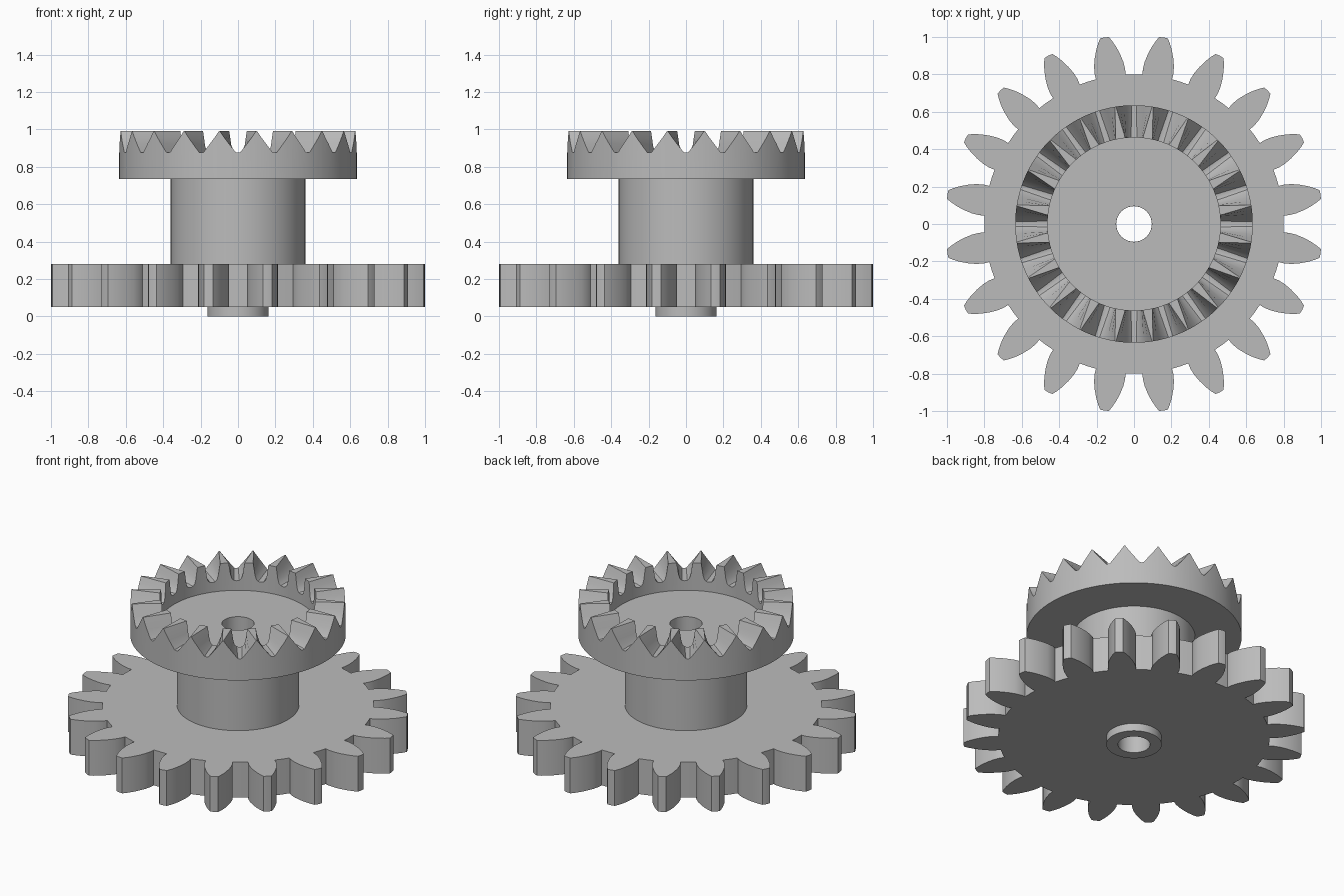
import bpy
import bmesh
from math import sin, cos, pi, radians

cube = bpy.data.objects.get("Cube")
if cube:
    bpy.data.objects.remove(cube, do_unlink=True)

TEETH = 20
PITCH = 2 * pi / TEETH
BORE = 0.095

steel = bpy.data.materials.new("plain grey")
steel.use_nodes = True
GREY = (0.5, 0.5, 0.5, 1)
steel.diffuse_color = GREY
steel.node_tree.nodes["Principled BSDF"].inputs["Base Color"].default_value = GREY


def loft(name, rings):
    """Skin a closed loop of equal-length (angle, radius, z) rings."""
    bm = bmesh.new()
    loops = [[bm.verts.new((r * cos(a), r * sin(a), z)) for a, r, z in ring]
             for ring in rings]
    n = len(loops[0])
    for k, low in enumerate(loops):
        high = loops[(k + 1) % len(loops)]
        for i in range(n):
            j = (i + 1) % n
            bm.faces.new((low[i], low[j], high[j], high[i]))
    bmesh.ops.recalc_face_normals(bm, faces=bm.faces)
    mesh = bpy.data.meshes.new(name)
    bm.to_mesh(mesh)
    bm.free()
    mesh.materials.append(steel)
    obj = bpy.data.objects.new(name, mesh)
    bpy.context.collection.objects.link(obj)
    bpy.ops.object.select_all(action='DESELECT')
    obj.select_set(True)
    bpy.context.view_layer.objects.active = obj
    bpy.ops.object.shade_smooth_by_angle(angle=radians(25))
    return obj


def circle(angles, r, z):
    return [(a, r, z) for a in angles]


def around(half):
    """Mirror a half tooth of (angle, value) and repeat it round the wheel."""
    period = [(-a, v) for a, v in reversed(half[1:-1])] + half
    return [(a + k * PITCH, v) for k in range(TEETH) for a, v in period]


def tube(name, r, z0, z1):
    angles = [2 * pi * i / 96 for i in range(96)]
    loft(name, [circle(angles, BORE, z0), circle(angles, r, z0),
                circle(angles, r, z1), circle(angles, BORE, z1)])


# Plain turned parts
tube("bottom_boss", 0.163, 0, 0.06)
tube("hub", 0.36, 0.27, 0.74)

# Spur gear: half tooth as (radius, half width), from gap centre to tooth tip
flank = [(0.8, 0.076), (0.83, 0.083), (0.87, 0.079), (0.91, 0.069),
         (0.95, 0.055), (0.985, 0.038), (1.008, 0.024)]
half = [(0, 0.8)] + [(PITCH / 2 - w / r, r) for r, w in flank] + [(PITCH / 2, 1.01)]
outline = around(half)
even = [2 * pi * i / len(outline) for i in range(len(outline))]
first = outline[0][0]
bore_angles = [first + a for a in even]
loft("spur_gear", [circle(bore_angles, BORE, 0.05),
                   [(a, r, 0.05) for a, r in outline],
                   [(a, r, 0.28) for a, r in outline],
                   circle(bore_angles, BORE, 0.28)])

# Crown gear: V-shaped gaps outside narrowing to U-shaped gaps inside
R_OUT, R_IN = 0.635, 0.462
outer_gap = [(0, 0.875), (0.012, 0.877), (0.028, 0.897), (0.052, 0.928),
             (0.075, 0.958), (0.097, 0.99), (PITCH / 2 * R_OUT, 0.99)]
inner_gap = [(0, 0.872), (0.016, 0.875), (0.028, 0.887), (0.036, 0.915),
             (0.041, 0.95), (0.047, 0.99), (PITCH / 2 * R_IN, 0.99)]
outer = around([(w / R_OUT, z) for w, z in outer_gap])
inner = around([(w / R_IN, z) for w, z in inner_gap])
outer_angles = [a for a, z in outer]
inner_angles = [a for a, z in inner]
loft("crown_gear", [circle(inner_angles, BORE, 0.735),
                    circle(outer_angles, R_OUT, 0.735),
                    [(a, R_OUT, z) for a, z in outer],
                    [(a, R_IN, z) for a, z in inner],
                    circle(inner_angles, R_IN, 0.81),
                    circle(inner_angles, BORE, 0.81)])
